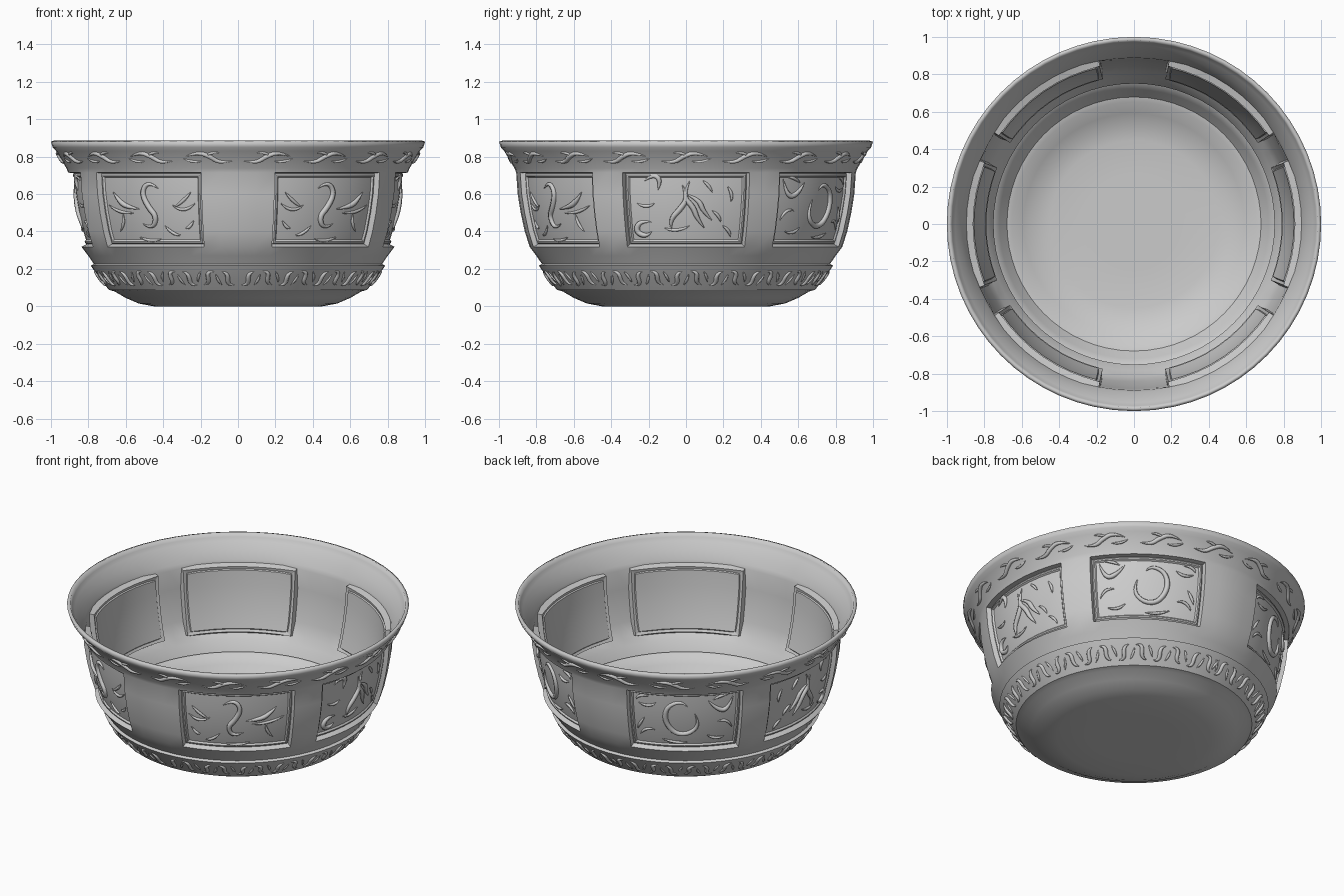
import bpy, bmesh
from math import sin, cos, asin, radians, degrees, pi

if "Cube" in bpy.data.objects:
    bpy.data.objects.remove(bpy.data.objects["Cube"])

# outer profile (radius, height), foot to lip
PROFILE = [(.25, 0), (.45, 0), (.53, .015), (.60, .045), (.66, .08), (.69, .088), (.735, .145),
           (.775, .2), (.787, .218), (.77, .226), (.80, .27), (.836, .318), (.862, .40),
           (.884, .50), (.90, .60), (.908, .715), (.917, .738), (.945, .785), (.972, .83),
           (.99, .85), (1.0, .88)]
PANEL_LO, PANEL_HI = 11, 15          # profile rows bounding the panels
CENTRES = [0, 55.5, 124.5, 180, 235.5, 304.5]
HALF, DEPTH = 22, .034


def radius_at(z):
    for (r0, z0), (r1, z1) in zip(PROFILE[1:], PROFILE[2:]):
        if z0 <= z <= z1:
            return r0 + (r1 - r0) * (z - z0) / (z1 - z0)
    return 1.0


def place(a, z, off=0):
    r = radius_at(z) + off
    return (r * cos(radians(a)), r * sin(radians(a)), z)


# bowl wall: turned profile with six sunken panels
angles, panel_cols = [], []
for i, c in enumerate(CENTRES):
    panel_cols.append(range(len(angles), len(angles) + 8))
    angles += [c - HALF + k * HALF / 4 for k in range(8)]
    gap = (CENTRES[(i + 1) % 6] - c) % 360 - 2 * HALF
    n = round(gap / 6)
    angles += [c + HALF + gap * k / n for k in range(n)]
N = len(angles)
bm = bmesh.new()
rings = [[bm.verts.new((r * cos(radians(a)), r * sin(radians(a)), z)) for a in angles]
         for r, z in PROFILE]
bm.faces.new(rings[0][::-1])
wall = {}
for j in range(len(PROFILE) - 1):
    for i in range(N):
        k = (i + 1) % N
        wall[i, j] = bm.faces.new((rings[j][i], rings[j][k], rings[j + 1][k], rings[j + 1][i]))
bm.normal_update()
for cols in panel_cols:
    faces = [wall[i, j] for i in cols for j in range(PANEL_LO, PANEL_HI)]
    # sunken edge, then a raised moulding, then the field
    for thick, depth in ((.006, -.03), (.008, .006), (.008, 0), (.007, -.01)):
        bmesh.ops.inset_region(bm, faces=faces, thickness=thick, depth=depth,
                               use_even_offset=True, use_boundary=True)
        bm.normal_update()
me = bpy.data.meshes.new("bowl")
bm.to_mesh(me)
bm.free()
bowl = bpy.data.objects.new("bowl", me)
bpy.context.collection.objects.link(bowl)
sol = bowl.modifiers.new("thickness", 'SOLIDIFY')
sol.thickness, sol.offset = .02, -1
bpy.context.view_layer.objects.active = bowl
bowl.select_set(True)
bpy.ops.object.shade_smooth_by_angle(angle=radians(30))


# tapered relief strokes lying on the wall; points are (angle, height)
def relief(name, strokes, off=0, size=.014):
    cu = bpy.data.curves.new(name, 'CURVE')
    cu.dimensions = '3D'
    cu.bevel_depth, cu.bevel_resolution, cu.resolution_u = size, 1, 5
    for s in strokes:
        sp = cu.splines.new('NURBS')
        sp.points.add(len(s) - 1)
        for t, (p, (a, z)) in enumerate(zip(sp.points, s)):
            p.co = (*place(a, z, off), 1)
            p.radius = .15 + 1.0 * sin(pi * t / (len(s) - 1)) ** .6 if 0 < t < len(s) - 1 else .15
        sp.order_u = 3
        sp.use_endpoint_u = True
    ob = bpy.data.objects.new(name, cu)
    bpy.context.collection.objects.link(ob)


def mirror(strokes):
    return [[(180 - a, z) for a, z in s] for s in strokes]


def flat(strokes, turn):             # flat view coordinates to angle
    return [[(turn + degrees(asin(x / .86)), z) for x, z in s] for s in strokes]


front = flat([
    [(.42, .63), (.47, .67), (.51, .61), (.48, .53), (.44, .48), (.47, .41), (.52, .44)],
    [(.53, .52), (.59, .53), (.63, .56), (.66, .61)],
    [(.56, .50), (.63, .49), (.69, .54)],
    [(.23, .55), (.29, .49), (.35, .54)],
    [(.25, .61), (.29, .56), (.34, .53)],
    [(.24, .46), (.27, .41), (.29, .42)],
    [(.32, .38), (.36, .38), (.40, .43)],
    [(.43, .36), (.49, .34), (.55, .37)],
    [(.62, .49), (.62, .44), (.65, .40)]], -90)
side = flat([
    [(-.22, .67), (-.17, .71), (-.13, .67), (-.15, .62)],
    [(-.02, .65), (.01, .58), (-.03, .52), (-.09, .46), (-.08, .41)],
    [(.02, .67), (-.02, .59), (.04, .53), (.06, .47), (.10, .42)],
    [(.0, .60), (.07, .57), (.09, .51), (.14, .46)],
    [(.09, .67), (.12, .65), (.14, .61)],
    [(-.26, .55), (-.21, .52), (-.17, .55)],
    [(-.19, .45), (-.25, .46), (-.28, .40), (-.22, .37), (-.19, .40)],
    [(-.12, .42), (-.06, .39), (.02, .43)],
    [(.14, .51), (.18, .49), (.19, .45)],
    [(.20, .43), (.24, .41), (.25, .37)],
    [(.22, .64), (.25, .60), (.24, .56)]], 0)
back = [[(55.5 + a, z) for a, z in s] for s in [
    [(-4, .57), (-6, .50), (-2, .43), (4, .43), (8, .52), (7, .62), (1, .66), (-1, .62)],
    [(-19, .68), (-17, .58), (-12, .60), (-9, .66)],
    [(-17, .69), (-14, .69), (-11, .66)],
    [(-19, .46), (-17, .53), (-13, .51)],
    [(-16, .40), (-12, .38), (-9, .42)],
    [(11, .64), (14, .60), (18, .63)],
    [(14, .68), (18, .69), (19, .65)],
    [(12, .45), (16, .47), (18, .41)],
    [(16, .53), (18, .49), (19, .45)],
    [(-1, .37), (4, .36), (9, .39)]]]
for label, motif in (("front", front), ("side", side), ("back", back)):
    relief(label + "_panel_relief_right", motif, -DEPTH + .003)
    relief(label + "_panel_relief_left", mirror(motif), -DEPTH + .003)

# waves under the flared rim, mirrored left and right
rim = []
for k in range(9):
    a = -80 + 20 * k
    rim.append([(a - 8, .775), (a - 4, .765), (a - 1, .80), (a + 3, .825), (a + 7, .80)])
    rim.append([(a - 4, .82), (a - 1.5, .825), (a + 1, .80)])
    rim.append([(a + 2, .775), (a + 5, .765), (a + 8, .79)])
relief("rim_relief", rim + mirror(rim), 0, .012)

# small leaves on the lower band
band = []
for k in range(22):
    a, s = -86 + 8.2 * k, (1 if k % 2 else -1)
    band.append([(a - 2.5, .15 + .035 * s), (a + .5, .15 + .04 * s), (a, .15 - .03 * s),
                 (a + 2.5, .15 - .035 * s)])
    band.append([(a + 3, .15 + .035 * s), (a + 4.5, .15 + .01 * s), (a + 5, .15 - .02 * s)])
relief("lower_band_relief", band + mirror(band), 0, .012)
